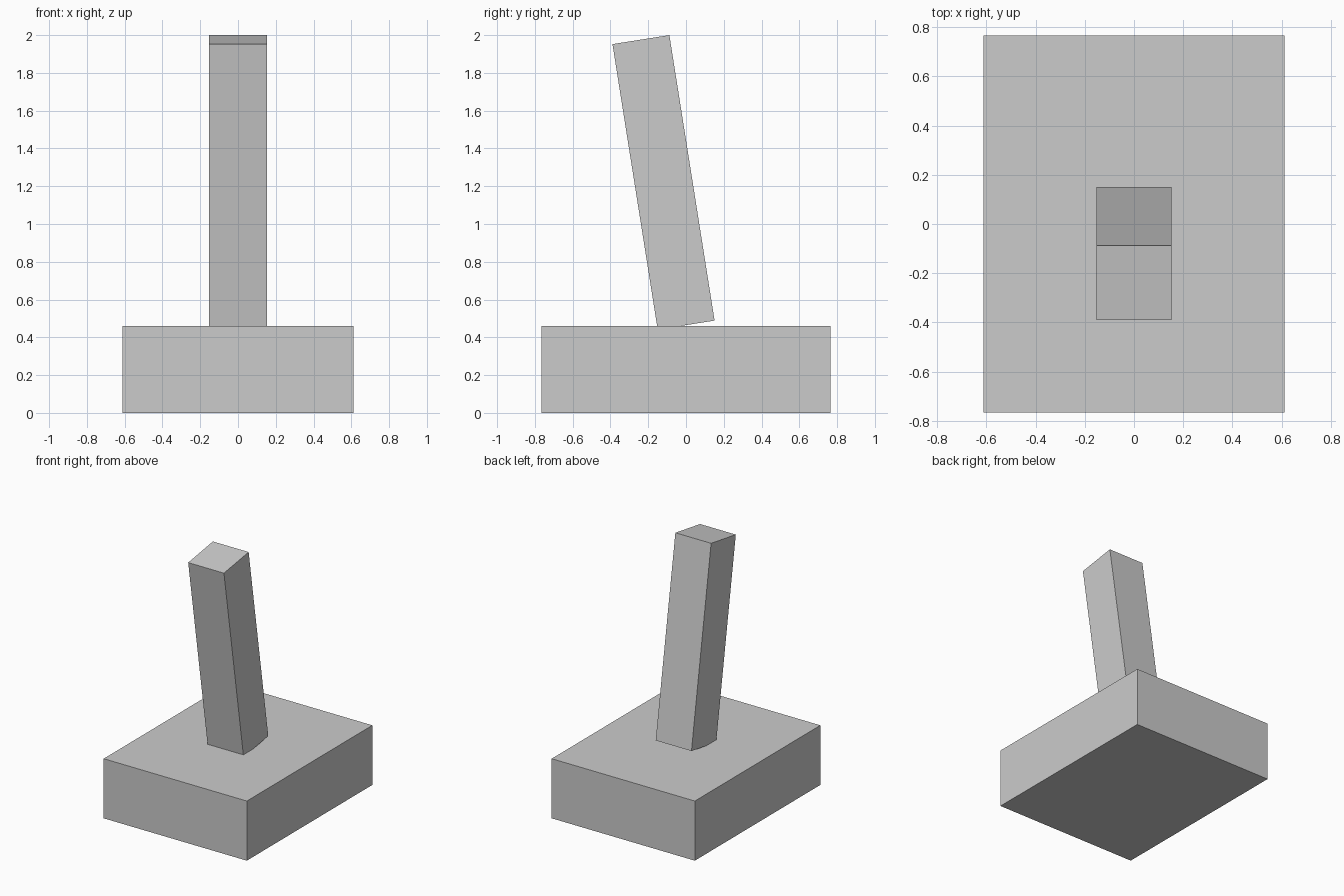
import bpy
from math import radians

if "Cube" in bpy.data.objects:
    bpy.data.objects.remove(bpy.data.objects["Cube"])


def box(name, size, location, tilt=0.0):
    bpy.ops.mesh.primitive_cube_add(size=1, location=location, rotation=(radians(tilt), 0, 0))
    ob = bpy.context.object
    ob.name = name
    ob.scale = size
    bpy.ops.object.transform_apply(location=False, rotation=False, scale=True)
    return ob


# Base block
box("base", (1.222, 1.53, 0.46), (0, 0, 0.23))

# Lever leaning to the front, its lower end slightly sunk into the base
box("lever", (0.305, 0.305, 1.53), (0, -0.119, 1.2205), tilt=9)
